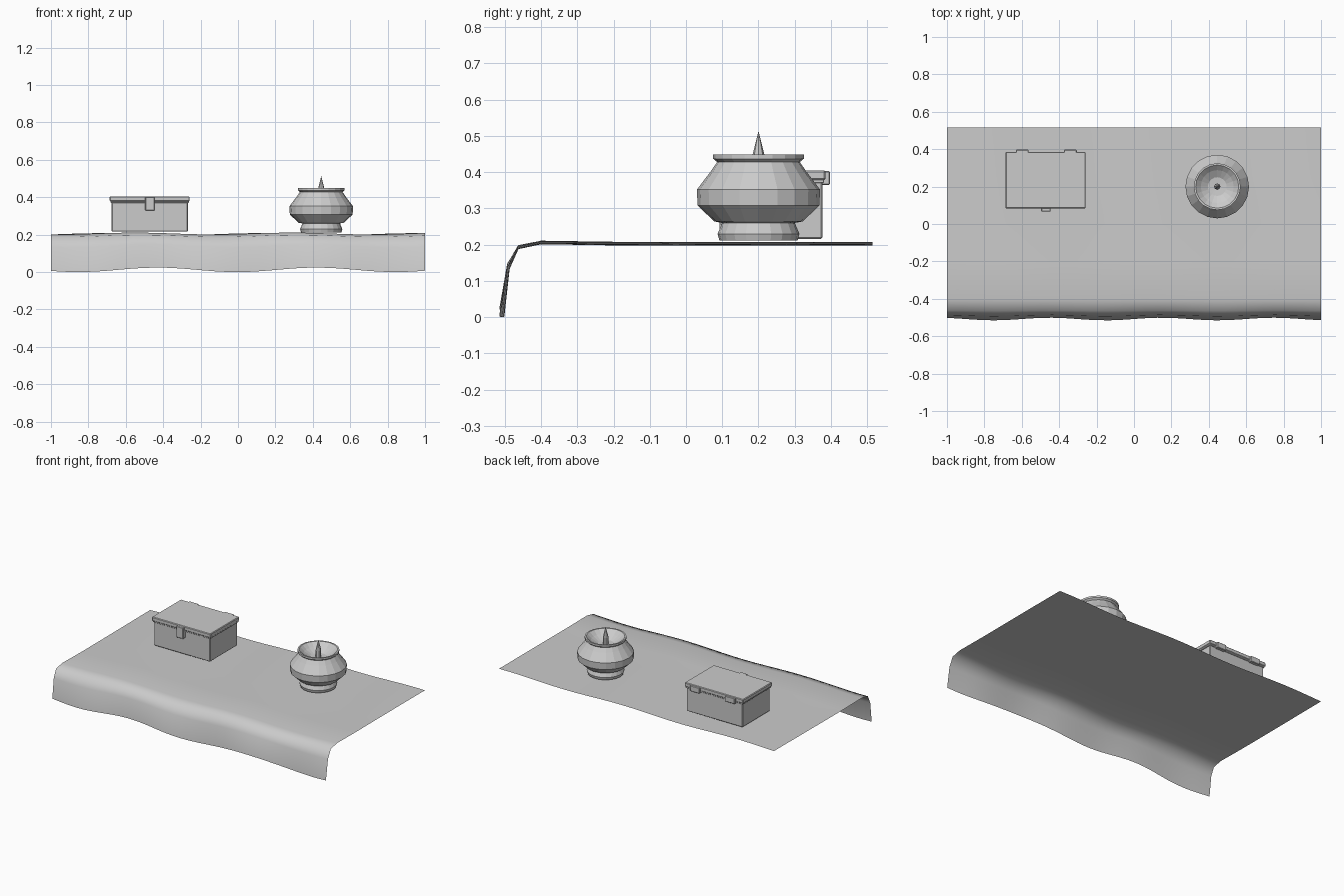
import bpy, bmesh, math
from mathutils import Vector

cube = bpy.data.objects.get("Cube")
if cube:
    bpy.data.objects.remove(cube, do_unlink=True)

grey = bpy.data.materials.new("plain grey")
grey.use_nodes = True
COLOR = (0.6, 0.6, 0.6, 1)
grey.diffuse_color = COLOR
grey.node_tree.nodes["Principled BSDF"].inputs["Base Color"].default_value = COLOR


def finish(name, bm):
    mesh = bpy.data.meshes.new(name)
    bm.to_mesh(mesh)
    bm.free()
    mesh.materials.append(grey)
    obj = bpy.data.objects.new(name, mesh)
    bpy.context.collection.objects.link(obj)
    return obj


def box(name, low, high, bevel=0.004):
    low, high = Vector(low), Vector(high)
    bm = bmesh.new()
    bmesh.ops.create_cube(bm, size=1)
    for v in bm.verts:
        v.co = (low + high) / 2 + v.co * (high - low)
    bmesh.ops.bevel(bm, geom=bm.edges[:], offset=bevel, segments=1, affect='EDGES')
    return finish(name, bm)


def lathe(name, profile, centre, sides):
    bm = bmesh.new()
    verts = [bm.verts.new((centre[0] + r, centre[1], z)) for r, z in profile]
    edges = [bm.edges.new(pair) for pair in zip(verts, verts[1:])]
    bmesh.ops.spin(bm, geom=verts + edges, cent=(*centre, 0), axis=(0, 0, 1),
                   angle=math.tau, steps=sides, use_duplicate=False)
    bmesh.ops.remove_doubles(bm, verts=bm.verts[:], dist=0.0005)
    bmesh.ops.recalc_face_normals(bm, faces=bm.faces[:])
    return finish(name, bm)


# Cloth: a rippled sheet folded down over the front edge
def cloth_point(x, y, z, drop):
    ripple = 0.005 * math.sin(7.5 * x + 1.5 * y) * (1 - drop)
    hem = 0.012 * math.cos(7.4 * (x + 0.43)) * drop
    sway = 0.007 * math.cos(10.5 * (x + 0.45)) * drop
    return (x, y + sway, z + ripple + hem)


rows = [(0.515, 0.203, 0), (0.25, 0.203, 0), (0, 0.203, 0), (-0.2, 0.203, 0),
        (-0.4, 0.206, 0), (-0.463, 0.193, 0.1), (-0.49, 0.14, 0.5), (-0.508, 0.012, 1)]
COLUMNS = 32
bm = bmesh.new()
grid = [[bm.verts.new(cloth_point(2 * i / COLUMNS - 1, *row)) for i in range(COLUMNS + 1)]
        for row in rows]
for back, front in zip(grid, grid[1:]):
    for i in range(COLUMNS):
        bm.faces.new((front[i], front[i + 1], back[i + 1], back[i]))
cloth = finish("cloth", bm)
for face in cloth.data.polygons:
    face.use_smooth = True

# Chest
box("chest_body", (-0.675, 0.092, 0.216), (-0.268, 0.376, 0.378))
box("chest_lid_rim", (-0.681, 0.087, 0.370), (-0.262, 0.381, 0.392), 0.002)
box("chest_lid", (-0.686, 0.083, 0.378), (-0.259, 0.385, 0.405))
box("chest_latch", (-0.496, 0.066, 0.328), (-0.446, 0.094, 0.402), 0.003)
for side, x in (("right", -0.598), ("left", -0.340)):
    box(side + "_hinge", (x - 0.034, 0.37, 0.365), (x + 0.034, 0.397, 0.403), 0.003)

# Pot with a hollow top and a pointed wick
CENTRE = (0.445, 0.2)
lathe("pot", [(0, 0.212), (0.108, 0.212), (0.113, 0.230), (0.100, 0.260), (0.122, 0.264),
              (0.168, 0.308), (0.170, 0.352), (0.132, 0.402), (0.114, 0.428),
              (0.125, 0.437), (0.125, 0.449), (0.115, 0.449), (0.088, 0.425),
              (0.050, 0.402), (0, 0.398)], CENTRE, 20)
lathe("wick", [(0, 0.396), (0.017, 0.398), (0.017, 0.445), (0.006, 0.490), (0, 0.513)],
      CENTRE, 8)
